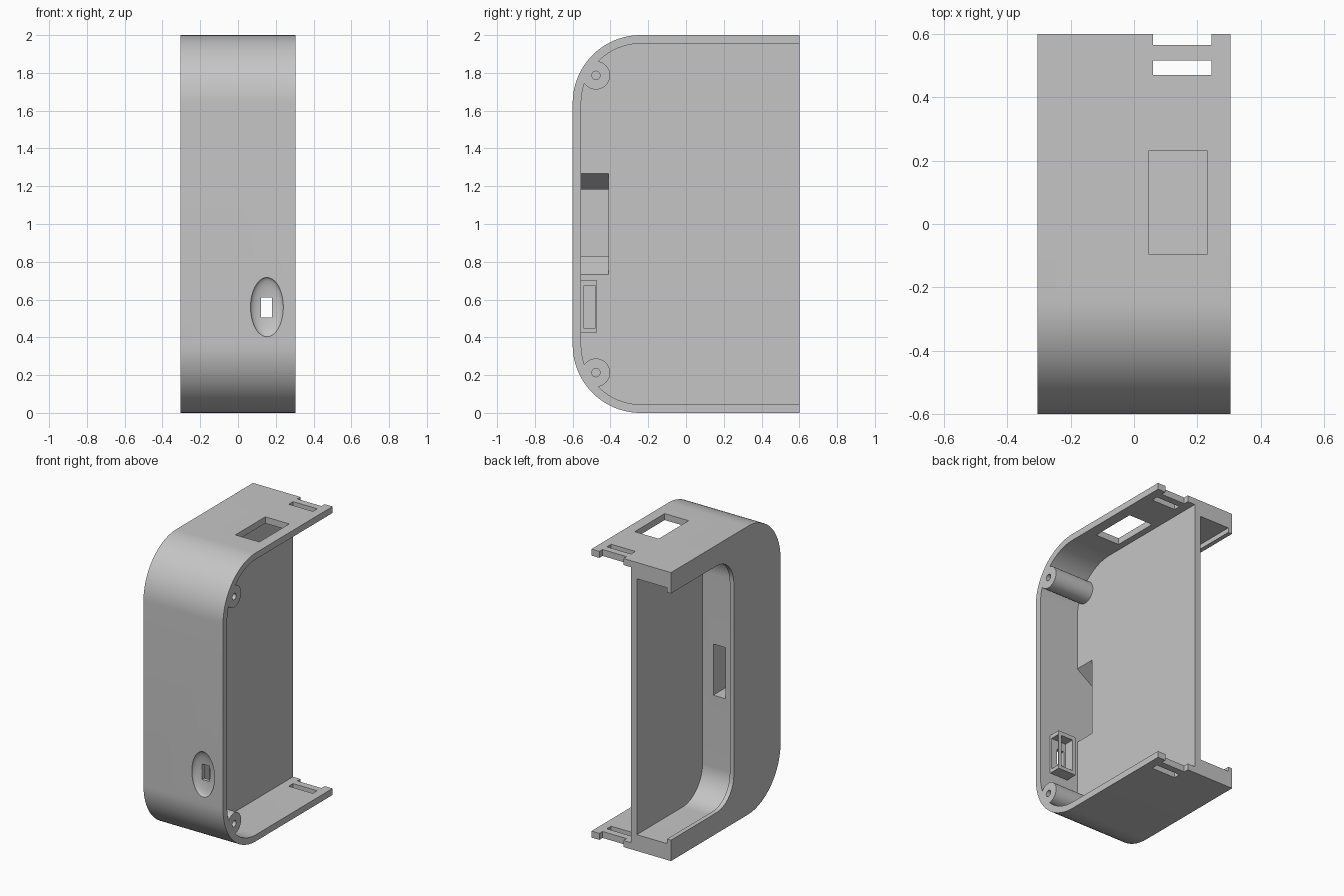
import bpy, bmesh, math
from mathutils import Vector

if "Cube" in bpy.data.objects:
    bpy.data.objects.remove(bpy.data.objects["Cube"])

grey = bpy.data.materials.new("light_grey_plastic")
grey.use_nodes = True
colour = (0.56, 0.56, 0.56, 1)
grey.diffuse_color = colour
grey.node_tree.nodes["Principled BSDF"].inputs["Base Color"].default_value = colour


def make_object(name, bm):
    bmesh.ops.recalc_face_normals(bm, faces=bm.faces)
    mesh = bpy.data.meshes.new(name)
    bm.to_mesh(mesh)
    bm.free()
    mesh.materials.append(grey)
    obj = bpy.data.objects.new(name, mesh)
    bpy.context.collection.objects.link(obj)
    return obj


def prism(name, points, offset):
    """Extrude a closed ring of 3D points along an offset."""
    bm = bmesh.new()
    face = bm.faces.new([bm.verts.new(p) for p in points])
    new = bmesh.ops.extrude_face_region(bm, geom=[face])["geom"]
    verts = [g for g in new if isinstance(g, bmesh.types.BMVert)]
    bmesh.ops.translate(bm, verts=verts, vec=Vector(offset))
    if not face.is_valid or len(bm.faces) < len(points) + 2:
        bm.faces.new([bm.verts[i] for i in range(len(points))])
    return make_object(name, bm)


def d_shape(name, x0, x1, y0, y1, margin, r, steps=24):
    """Prism along x with two rounded front corners, margin in from top and bottom."""
    pts = [(x0, y1, margin)]
    for cz, start in ((margin + r, 1.5), (2 - margin - r, 1.0)):
        for i in range(steps + 1):
            a = math.pi * (start - 0.5 * i / steps)
            pts.append((x0, y0 + r + r * math.cos(a), cz + r * math.sin(a)))
    pts.append((x0, y1, 2 - margin))
    return prism(name, pts, (x1 - x0, 0, 0))


def box(name, x0, x1, y0, y1, z0, z1):
    ring = [(x0, y0, z0), (x1, y0, z0), (x1, y1, z0), (x0, y1, z0)]
    return prism(name, ring, (0, 0, z1 - z0))


def rod(name, y, z, r, x0, x1, n=40):
    ring = [(x0, y + r * math.cos(math.tau * i / n), z + r * math.sin(math.tau * i / n))
            for i in range(n)]
    return prism(name, ring, (x1 - x0, 0, 0))


def combine(target, tool, operation):
    mod = target.modifiers.new(operation, 'BOOLEAN')
    mod.operation = operation
    mod.solver = 'EXACT'
    mod.object = tool
    tool.hide_render = True
    bpy.context.view_layer.objects.active = target
    bpy.ops.object.modifier_apply(modifier=mod.name)
    bpy.data.objects.remove(tool)


W = 0.305
BACK = 0.6
DIV0, DIV1 = -0.043, 0.002   # divider between the two compartments
INNER = -0.555               # inside of the front wall

# Shell: solid body, shallow open side, smaller compartment with a lip on the other
case = d_shape("enclosure_shell", -W, W, -BACK, BACK, 0, 0.36)
combine(case, d_shape("open_side", DIV1, 0.4, INNER, 0.7, 0.045, 0.315), 'DIFFERENCE')
combine(case, d_shape("compartment", -0.274, DIV0, -0.12, 0.7, 0.113, 0.22), 'DIFFERENCE')
combine(case, d_shape("lip_opening", -0.4, -0.26, -0.088, 0.7, 0.145, 0.19), 'DIFFERENCE')

# Screw posts in the front corners
for z in (0.213, 1.787):
    combine(case, rod("screw_post", -0.477, z, 0.075, -0.02, W), 'UNION')
    combine(case, rod("screw_hole", -0.477, z, 0.022, 0.03, 0.4, 20), 'DIFFERENCE')

# Socket holder behind the front wall, open to the back and the side
combine(case, box("socket_holder", 0.085, 0.225, -0.58, -0.472, 0.425, 0.7), 'UNION')
combine(case, box("socket_cavity", 0.11, 0.2, -0.543, -0.4, 0.45, 0.672), 'DIFFERENCE')
combine(case, box("socket_window", 0.19, 0.26, -0.543, -0.48, 0.45, 0.672), 'DIFFERENCE')

# Oval dish on the front with a rectangular port
bm = bmesh.new()
bmesh.ops.create_uvsphere(bm, u_segments=48, v_segments=24, radius=1)
for v in bm.verts:
    v.co = (0.153 + 0.087 * v.co.x, -BACK + 0.035 * v.co.y, 0.56 + 0.157 * v.co.z)
combine(case, make_object("dish", bm), 'DIFFERENCE')
combine(case, box("port", 0.123, 0.181, -0.7, -0.5, 0.505, 0.612), 'DIFFERENCE')

# Flared wire passage joining the compartments
funnel = [(0.02, 0.72), (-0.125, 0.827), (-0.22, 0.827),
          (-0.22, 1.182), (-0.125, 1.182), (0.02, 1.28)]
combine(case, prism("wire_funnel", [(x, INNER, z) for x, z in funnel], (0, 0.145, 0)), 'DIFFERENCE')
combine(case, box("wire_channel", -0.22, -0.125, -0.5, -0.1, 0.827, 1.182), 'DIFFERENCE')

# Latch slots and edge notches in top and bottom, window in the top
for z in (0, 2):
    combine(case, box("latch_slot", 0.06, 0.245, 0.47, 0.517, z - 0.1, z + 0.1), 'DIFFERENCE')
    combine(case, box("edge_notch", 0.06, 0.245, 0.565, 0.7, z - 0.1, z + 0.1), 'DIFFERENCE')
combine(case, box("top_window", 0.047, 0.231, -0.096, 0.232, 1.9, 2.1), 'DIFFERENCE')

for o in bpy.context.selected_objects:
    o.select_set(False)
case.select_set(True)
bpy.context.view_layer.objects.active = case
bpy.ops.object.shade_smooth_by_angle(angle=math.radians(30))
